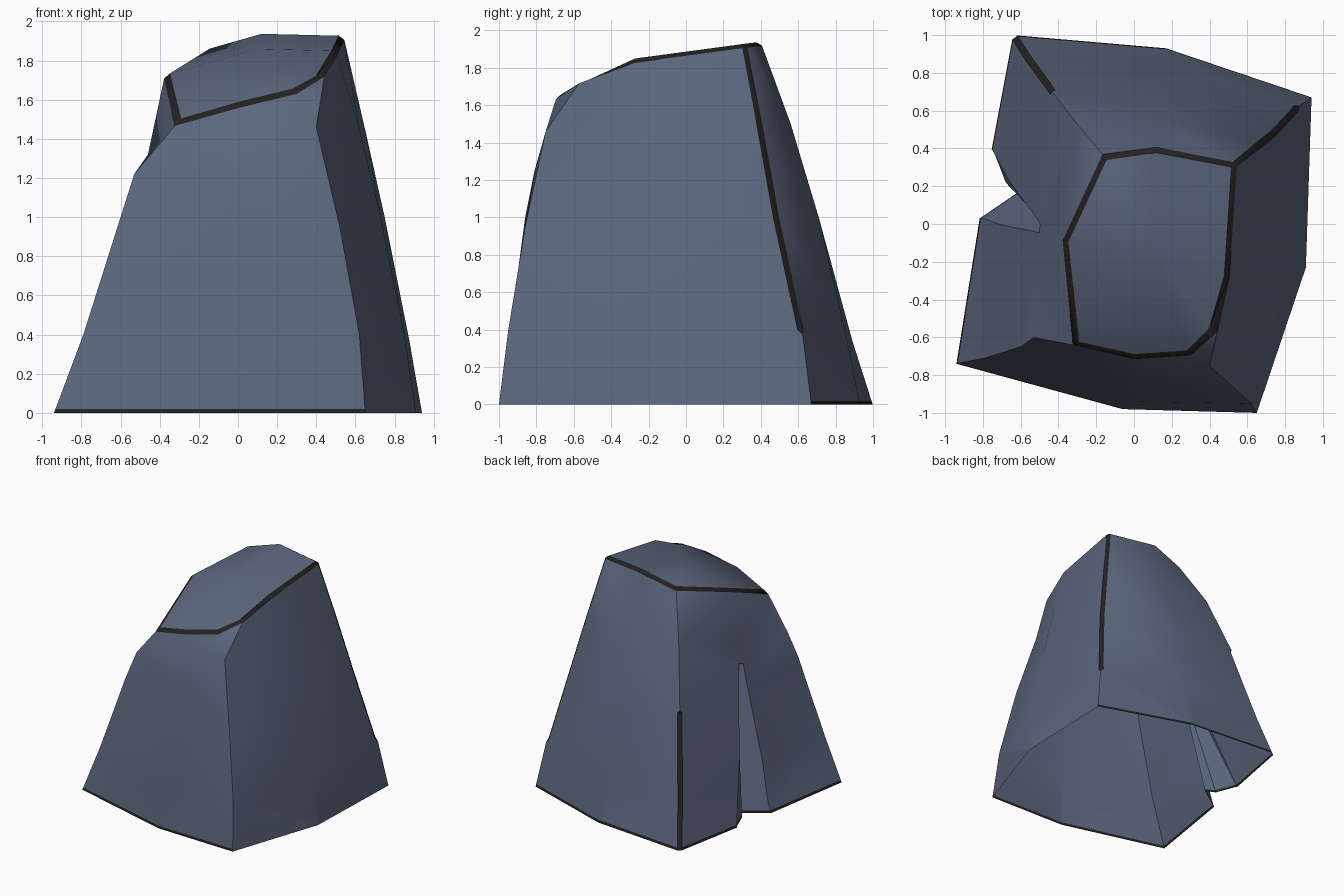
import bpy, bmesh

if "Cube" in bpy.data.objects:
    bpy.data.objects.remove(bpy.data.objects["Cube"])


def material(name, col):
    m = bpy.data.materials.new(name)
    m.diffuse_color = (*col, 1)
    m.use_nodes = True
    m.node_tree.nodes["Principled BSDF"].inputs["Base Color"].default_value = m.diffuse_color
    return m


slate = material("slate_blue", (0.106, 0.136, 0.207))
dark = material("dark_edge", (0.016, 0.016, 0.015))


def make_object(name, bm):
    bmesh.ops.recalc_face_normals(bm, faces=bm.faces[:])
    me = bpy.data.meshes.new(name)
    bm.to_mesh(me)
    bm.free()
    me.materials.append(slate)
    me.materials.append(dark)
    ob = bpy.data.objects.new(name, me)
    bpy.context.collection.objects.link(ob)
    return ob


# Rock ridges from the ground to the rim, going around counter-clockwise
ridges = [
    [(-.94, -.74, 0), (-.79, -.71, .4), (-.60, -.65, 1.0), (-.53, -.60, 1.22), (-.31, -.64, 1.49)],  # front left
    [(-.06, -.98, 0), (-.04, -.94, .4), (-.02, -.86, 1.0), (0, -.81, 1.25), (0, -.71, 1.58)],        # front
    [(.65, -1.0, 0), (.62, -.95, .4), (.52, -.86, .95), (.40, -.75, 1.46), (.29, -.69, 1.65)],       # front right
    [(.91, -.23, 0), (.85, -.25, .4), (.73, -.26, 1.0), (.62, -.26, 1.45), (.50, -.28, 1.85)],       # right
    [(.94, .67, 0), (.87, .62, .4), (.75, .49, 1.0), (.65, .41, 1.45), (.54, .32, 1.93)],            # back right
    [(.17, .93, 0), (.17, .85, .4), (.15, .71, 1.0), (.14, .56, 1.5), (.12, .40, 1.94)],             # back
    [(-.64, 1.0, 0), (-.57, .89, .34), (-.44, .71, 1.0), (-.31, .54, 1.5), (-.16, .36, 1.86)],       # back left
    [(-.79, .20, 0), (-.70, .14, .4), (-.54, .01, 1.0), (-.46, -.05, 1.32), (-.37, -.09, 1.73)],     # left
]
bm = bmesh.new()
cols = [[bm.verts.new(p) for p in r] for r in ridges]
n = len(cols)
for i in range(n):
    a, b = cols[i], cols[(i + 1) % n]
    for k in range(4):
        bm.faces.new((a[k], b[k], b[k + 1], a[k + 1]))
bm.faces.new([c[0] for c in reversed(cols)])
centre = bm.verts.new((.10, -.10, 1.86))
for i in range(n):
    bm.faces.new((cols[i][4], cols[(i + 1) % n][4], centre))


def edge(a, b):
    return bm.edges.get((a, b))


# Extra rim corner at the front right
e, v = bmesh.utils.edge_split(edge(cols[2][4], cols[3][4]), cols[2][4], .5)
v.co = (.42, -.56, 1.72)

# Narrow dark facets along the rim and the two back ridges
rim = [c[4] for c in cols]
rim.insert(3, v)
marked = [edge(rim[i], rim[(i + 1) % len(rim)]) for i in range(len(rim))]
marked += [edge(cols[4][k], cols[4][k + 1]) for k in (1, 2, 3)]
marked += [edge(cols[6][k], cols[6][k + 1]) for k in (0, 1)]
bmesh.ops.recalc_face_normals(bm, faces=bm.faces[:])
bmesh.ops.bevel(bm, geom=marked, offset=.023, offset_type='OFFSET', segments=1,
                profile=.5, affect='EDGES', clamp_overlap=True, material=1)
bmesh.ops.triangulate(bm, faces=[f for f in bm.faces if f.normal.z > -.95])
rock = make_object("rock", bm)

# Shallow cleft in the left side: a wedge narrowing to a point
bm = bmesh.new()
foot = [(-1.2, -.23), (-.60, .18), (-.68, .22), (-.75, .40), (-1.2, .35)]
base = [bm.verts.new((x, y, -.01)) for x, y in foot]
tip = bm.verts.new((-.44, -.03, 1.26))
bm.faces.new(base)
for i in range(len(base)):
    bm.faces.new((base[i], base[(i + 1) % len(base)], tip))
cutter = make_object("cleft_cutter", bm)
cutter.hide_render = True

bpy.context.view_layer.objects.active = rock
rock.select_set(True)
mod = rock.modifiers.new("cleft", 'BOOLEAN')
mod.operation = 'DIFFERENCE'
mod.solver = 'EXACT'
mod.object = cutter
bpy.ops.object.modifier_apply(modifier=mod.name)
bpy.data.objects.remove(cutter)

# Open the underside, so the rock is a hollow shell
bm = bmesh.new()
bm.from_mesh(rock.data)
bm.normal_update()
floor = [f for f in bm.faces if all(v.co.z < .003 for v in f.verts)]
bmesh.ops.delete(bm, geom=floor, context='FACES')

# Dark band along the ground, except on the right side
bmesh.ops.bisect_plane(bm, geom=bm.verts[:] + bm.edges[:] + bm.faces[:],
                       plane_co=(0, 0, .02), plane_no=(0, 0, 1))
bm.normal_update()
for f in bm.faces:
    if f.calc_center_median().z < .02 and f.normal.x < .6:
        f.material_index = 1
bm.to_mesh(rock.data)
bm.free()

rock.select_set(True)
bpy.ops.object.shade_smooth_by_angle(angle=.6)
